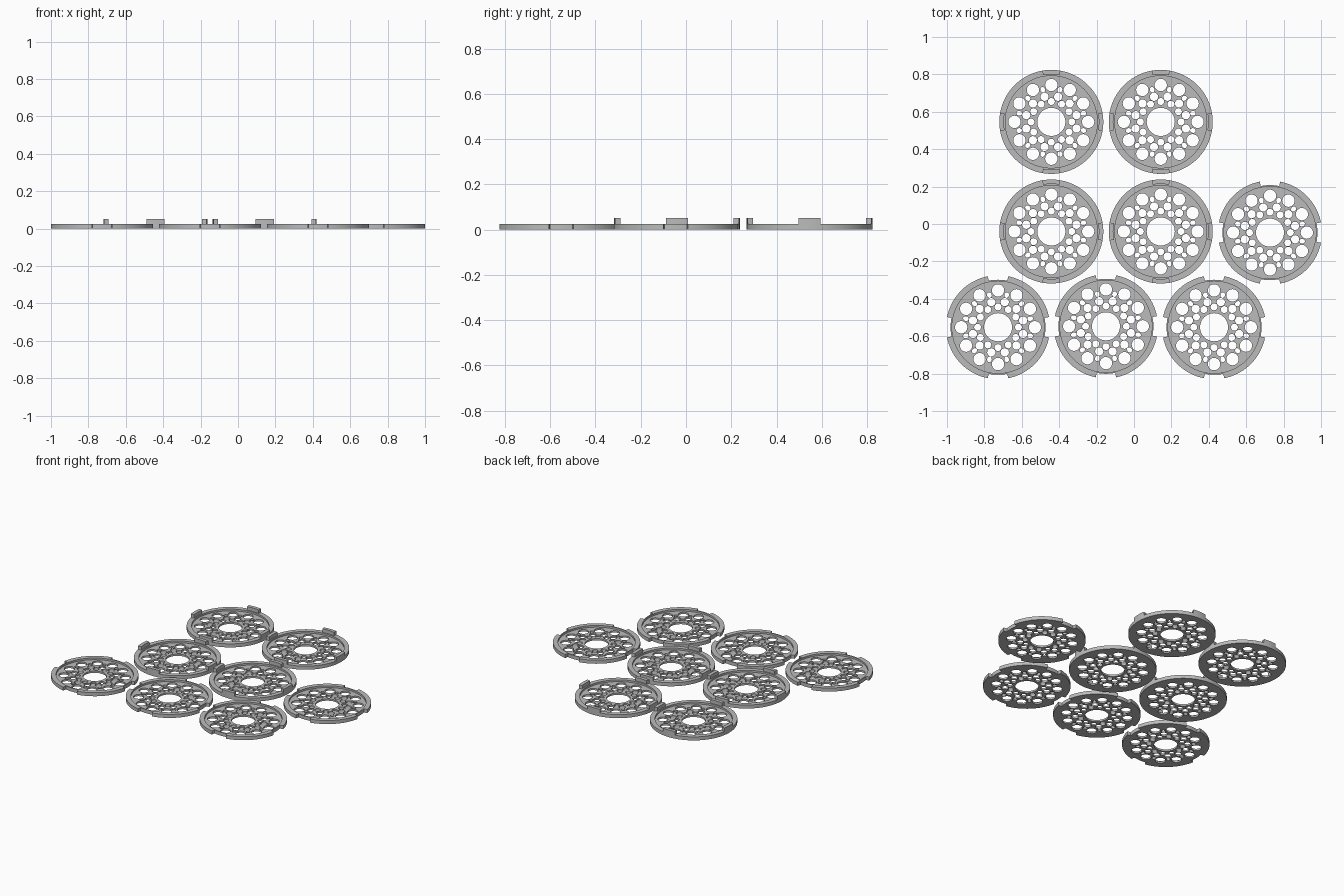
import bpy, bmesh, math
from math import sin, cos, pi, radians

if "Cube" in bpy.data.objects:
    bpy.data.objects.remove(bpy.data.objects["Cube"])

OUTER, RIM_IN, NOTCH_R, HUB = 0.278, 0.246, 0.254, 0.075
PLATE_H, RIM_H, TAB_H = 0.0125, 0.025, 0.05

grey = bpy.data.materials.new("plain_grey")
grey.use_nodes = True
grey.diffuse_color = (0.5, 0.5, 0.5, 1)
grey.node_tree.nodes["Principled BSDF"].inputs["Base Color"].default_value = (0.5, 0.5, 0.5, 1)


def oval(distance, angle, radial, tangential, n=24):
    """Closed loop, placed at a polar position and aligned to the radius."""
    pts = []
    for i in range(n):
        t = 2 * pi * i / n
        u, v = distance + radial * cos(t), tangential * sin(t)
        pts.append((u * cos(angle) - v * sin(angle), u * sin(angle) + v * cos(angle)))
    return pts


def circle(radius, n=96):
    return oval(0, 0, radius, radius, n)


def arc(radius, start, end, n):
    return [(radius * cos(start + (end - start) * i / n),
             radius * sin(start + (end - start) * i / n)) for i in range(n + 1)]


def slab(name, loops, bottom, top):
    """Mesh of a flat outline with holes, extruded between two heights."""
    curve = bpy.data.curves.new(name, "CURVE")
    curve.dimensions, curve.fill_mode = "2D", "BOTH"
    curve.extrude = (top - bottom) / 2
    for pts in loops:
        spline = curve.splines.new("POLY")
        spline.points.add(len(pts) - 1)
        for p, (x, y) in zip(spline.points, pts):
            p.co = (x, y, 0, 1)
        spline.use_cyclic_u = True
    helper = bpy.data.objects.new(name + "_outline", curve)
    bpy.context.collection.objects.link(helper)
    deps = bpy.context.evaluated_depsgraph_get()
    mesh = bpy.data.meshes.new_from_object(helper.evaluated_get(deps))
    bpy.data.objects.remove(helper)
    bm = bmesh.new()
    bm.from_mesh(mesh)
    bmesh.ops.translate(bm, verts=bm.verts, vec=(0, 0, (top + bottom) / 2))
    bmesh.ops.remove_doubles(bm, verts=bm.verts, dist=0.00005)
    bmesh.ops.recalc_face_normals(bm, faces=bm.faces)
    bm.to_mesh(mesh)
    bm.free()
    mesh.materials.clear()
    mesh.materials.append(grey)
    return mesh


# Perforated plate: hub hole and four rows of twelve holes
holes = [circle(RIM_IN + 0.002), circle(HUB, 48)]
for k in range(12):
    a, b = radians(30 * k), radians(30 * k + 15)
    holes.append(oval(0.197, a, 0.033, 0.033))
    holes.append(oval(0.109, a, 0.0185, 0.0185))
    holes.append(oval(0.139, b, 0.022, 0.022))
    holes.append(oval(0.178, b, 0.015, 0.0125))
plate = slab("plate", holes, 0, PLATE_H)

# Plain rim, and rim with four notches
plain_rim = slab("plain_rim", [circle(OUTER), circle(RIM_IN)], 0, RIM_H)
outline, half = [], radians(11.3)
for k in range(4):
    q = k * pi / 2
    outline += arc(NOTCH_R, q - half, q + half, 6)
    outline += arc(OUTER, q + half, q + pi / 2 - half, 18)
notched_rim = slab("notched_rim", [outline, circle(RIM_IN)], 0, RIM_H)

# Raised locking tab that fits a notch
w = radians(10)
tab = slab("tab", [arc(OUTER, -w, w, 6) + arc(NOTCH_R, w, -w, 6)], RIM_H, TAB_H)

parts = []


def place(name, mesh, x, y, turn=0):
    ob = bpy.data.objects.new(name, mesh)
    ob.location = (x, y, 0)
    ob.rotation_euler.z = turn
    bpy.context.collection.objects.link(ob)
    parts.append(ob)


# Tabbed discs
for i, (x, y) in enumerate([(-0.442, 0.546), (0.143, 0.546), (-0.442, -0.04), (0.143, -0.04)], 1):
    place(f"tabbed_plate_{i}", plate, x, y)
    place(f"tabbed_rim_{i}", plain_rim, x, y)
    for k in range(4):
        place(f"tab_{i}_{k + 1}", tab, x, y, k * pi / 2)

# Notched discs
for i, (x, y) in enumerate([(0.727, -0.046), (-0.727, -0.552), (-0.15, -0.547), (0.428, -0.552)], 1):
    place(f"notched_plate_{i}", plate, x, y)
    place(f"notched_rim_{i}", notched_rim, x, y)

# Smooth walls, sharp edges
bpy.ops.object.select_all(action="DESELECT")
for ob in parts:
    ob.select_set(True)
bpy.context.view_layer.objects.active = parts[0]
bpy.ops.object.shade_smooth_by_angle(angle=radians(30))
